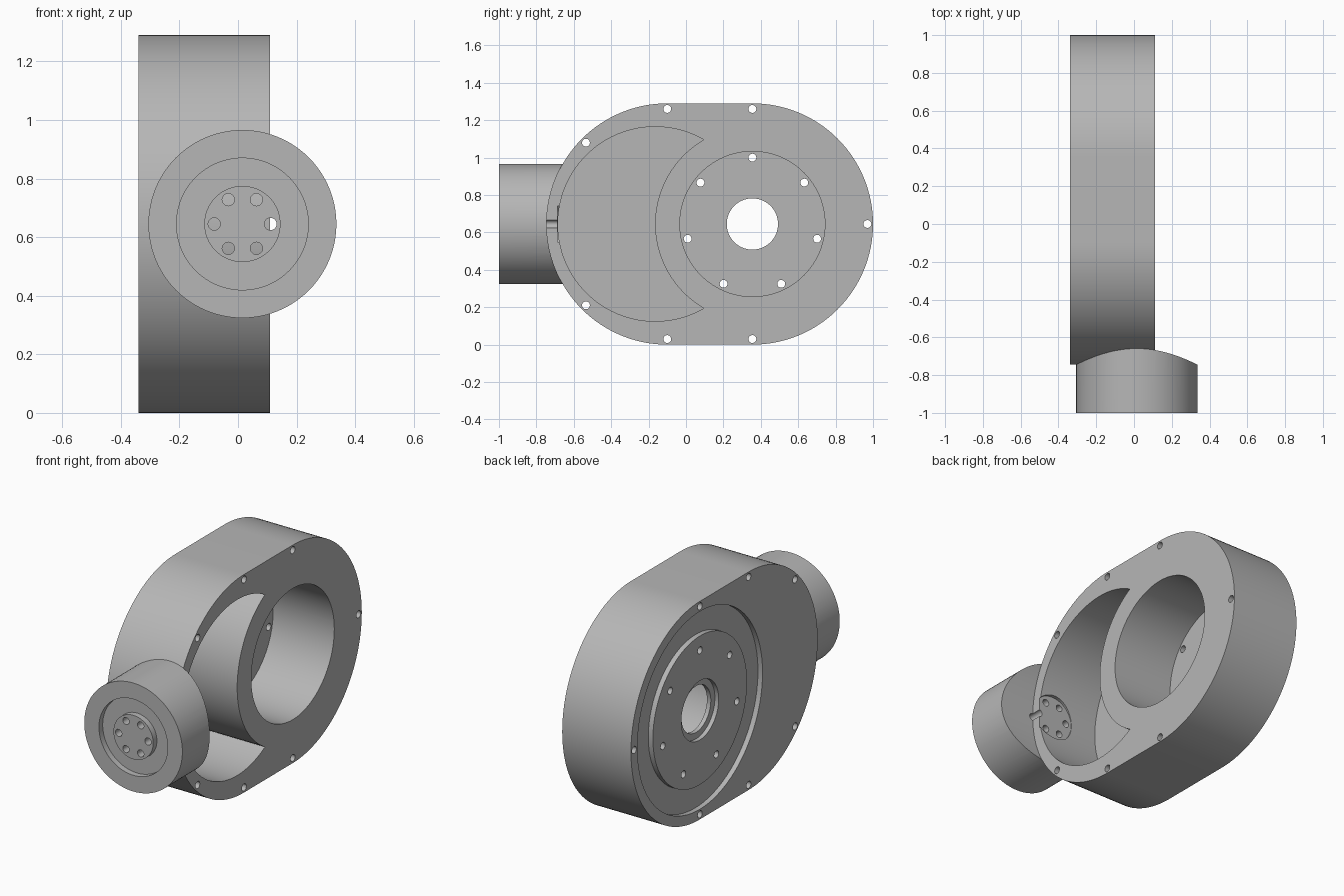
import bpy, bmesh
from math import pi, sin, cos, radians

cube = bpy.data.objects.get("Cube")
if cube:
    bpy.data.objects.remove(cube, do_unlink=True)

R = 0.645                  # housing end radius, also its axis height
FRONT, BACK = -0.10, 0.355  # y of the two end centres
FACE_L, FACE_R = -0.34, 0.11
FLOOR = -0.29              # bottom of the bore and pocket
HUB = (0.015, R)           # collar axis (x, z)
BORE = (BACK, R)           # bore axis (y, z)

metal = bpy.data.materials.new("light_grey_metal")
metal.use_nodes = True
grey = (0.47, 0.47, 0.47, 1)
metal.diffuse_color = grey
metal.node_tree.nodes["Principled BSDF"].inputs["Base Color"].default_value = grey


def arc(c, r, a, b, n):
    """Points on an arc from angle a to b in degrees."""
    return [(c[0] + r * cos(radians(a + (b - a) * i / n)),
             c[1] + r * sin(radians(a + (b - a) * i / n))) for i in range(n + 1)]


def prism(name, axis, pts, lo, hi):
    """Extrude a 2D outline along x (outline in y, z) or y (outline in x, z)."""
    bm = bmesh.new()
    place = (lambda u, v: (lo, u, v)) if axis == "X" else (lambda u, v: (u, lo, v))
    base = bm.faces.new([bm.verts.new(place(u, v)) for u, v in pts])
    ext = bmesh.ops.extrude_face_region(bm, geom=[base])
    d = hi - lo
    bmesh.ops.translate(bm, vec=(d, 0, 0) if axis == "X" else (0, d, 0),
                        verts=[g for g in ext["geom"] if isinstance(g, bmesh.types.BMVert)])
    bmesh.ops.recalc_face_normals(bm, faces=bm.faces)
    mesh = bpy.data.meshes.new(name)
    bm.to_mesh(mesh)
    bm.free()
    mesh.materials.append(metal)
    ob = bpy.data.objects.new(name, mesh)
    bpy.context.collection.objects.link(ob)
    return ob


def disc(axis, c, r, lo, hi, n=96):
    return prism("cutter", axis, arc(c, r, 0, 360, n)[:-1], lo, hi)


def cut(target, cutter):
    """Subtract the cutter from the target and remove it."""
    mod = target.modifiers.new("cut", "BOOLEAN")
    mod.operation = "DIFFERENCE"
    mod.solver = "EXACT"
    mod.object = cutter
    bpy.context.view_layer.update()
    mesh = bpy.data.meshes.new_from_object(
        target.evaluated_get(bpy.context.evaluated_depsgraph_get()))
    target.modifiers.clear()
    target.data = mesh
    bpy.data.objects.remove(cutter, do_unlink=True)


def ring(axis, c, outer, inner, lo, hi):
    ob = disc(axis, c, outer, lo, hi)
    cut(ob, disc(axis, c, inner, lo - 0.1, hi + 0.1))
    return ob


# Housing: rounded oblong block
outline = arc((FRONT, R), R, 90, 270, 64) + arc((BACK, R), R, -90, 90, 64)
housing = prism("housing", "X", outline, FACE_L, FACE_R)

# Main bore with stepped centre hole
cut(housing, disc("X", BORE, 0.388, FLOOR, 0.3))
cut(housing, disc("X", BORE, 0.137, -0.5, 0.0))
cut(housing, disc("X", BORE, 0.175, -0.5, FACE_L + 0.025))

# Crescent pocket around the bore wall
P = 0.52
crescent = arc((BACK - P, R), P, 60, 300, 72) + arc(BORE, P, 240, 120, 36)[1:-1]
cut(housing, prism("cutter", "X", crescent, FLOOR, 0.3))

# Ring groove on the left face
cut(housing, ring("X", BORE, 0.585, 0.44, -0.5, FACE_L + 0.03))

# Bolt holes: seven in the bore floor, seven around the rim
bolts = arc(BORE, 0.355, 90, 450, 7)[:-1]
edge = R - 0.03
bolts += arc((FRONT, R), edge, 90, 135, 1) + arc((FRONT, R), edge, 225, 270, 1)
bolts += arc(BORE, edge, -90, 90, 2)
for b in bolts:
    cut(housing, disc("X", b, 0.021, -0.6, 0.4, 20))

# Flat seat inside the pocket behind the collar
cut(housing, disc("Y", HUB, 0.135, -0.687, -0.5))

# Front collar, shaped to the housing curve, with a ring groove
collar = prism("front_collar", "Y", arc(HUB, 0.321, 0, 360, 96)[:-1], -1, -0.5)
cut(collar, prism("cutter", "X", outline, -0.8, 0.8))
cut(collar, ring("Y", HUB, 0.225, 0.13, -1.2, -0.965))

# Six holes through the collar and the housing front wall
for h in arc(HUB, 0.096, 0, 360, 6)[:-1]:
    for part in (collar, housing):
        cut(part, disc("Y", h, 0.021, -1.2, -0.5, 20))

# Smooth curved walls, sharp rims
bpy.ops.object.select_all(action="DESELECT")
for part in (housing, collar):
    part.select_set(True)
bpy.context.view_layer.objects.active = housing
bpy.ops.object.shade_smooth_by_angle(angle=radians(30))
